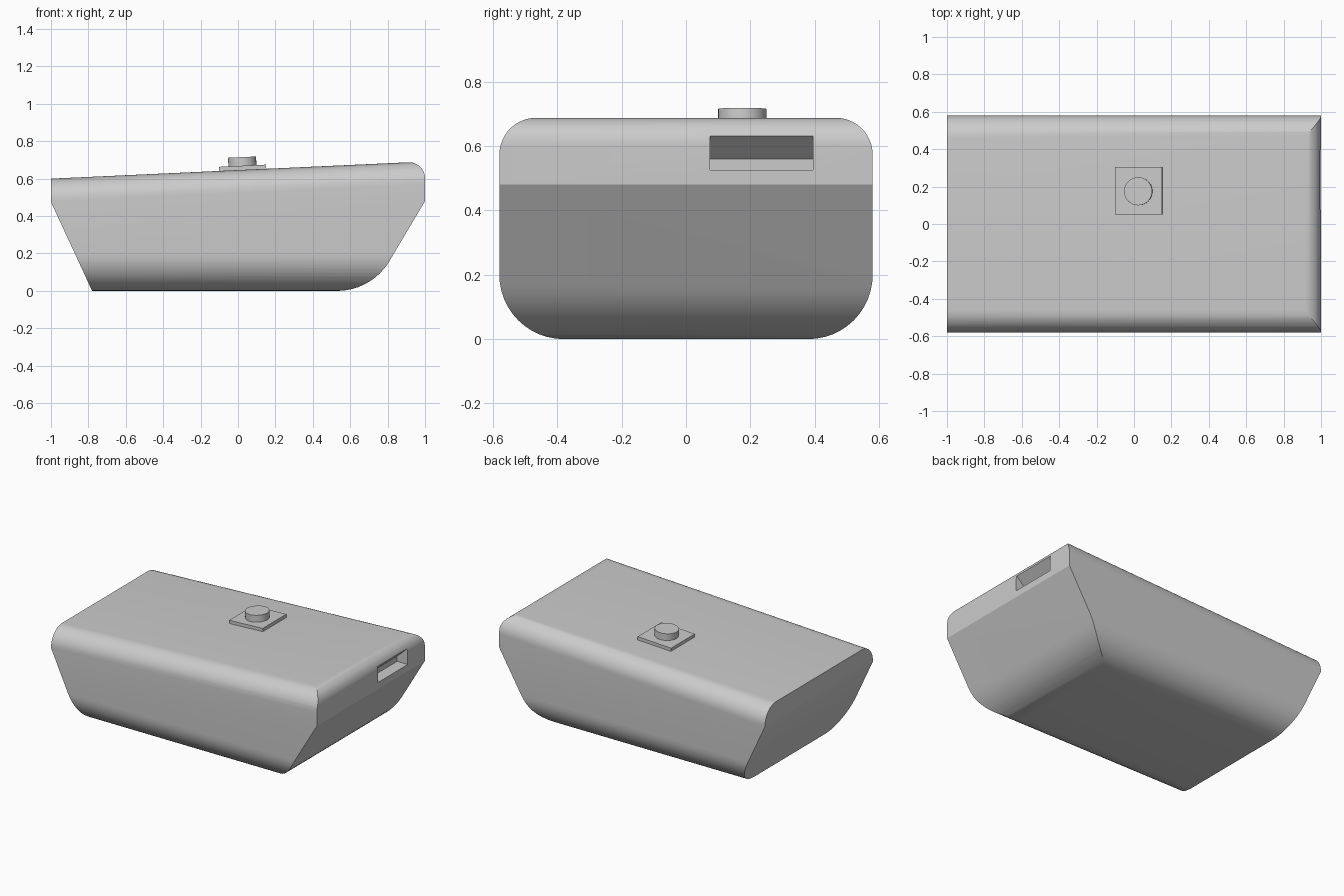
import bpy, bmesh, math
from mathutils import Vector

if "Cube" in bpy.data.objects:
    bpy.data.objects.remove(bpy.data.objects["Cube"])

SLOPE = 0.0457
TILT = -math.atan(SLOPE)


def top_z(x):
    return 0.6 + SLOPE * (x + 1)


def rounded(corners, steps=12):
    """Outline of (u, v, radius) corners with true arc fillets."""
    out = []
    for i, (u, v, r) in enumerate(corners):
        p = Vector((u, v))
        if r == 0:
            out.append(p)
            continue
        a = (Vector(corners[i - 1][:2]) - p).normalized()
        b = (Vector(corners[(i + 1) % len(corners)][:2]) - p).normalized()
        half = a.angle(b) / 2
        c = p + (a + b).normalized() * (r / math.sin(half))
        t = r / math.tan(half)
        s, e = p + a * t - c, p + b * t - c
        sweep = s.angle(e)
        for k in range(steps + 1):
            f = k / steps
            out.append(c + (s * math.sin((1 - f) * sweep) + e * math.sin(f * sweep)) / math.sin(sweep))
    return out


def prism(name, ring_a, ring_b):
    bm = bmesh.new()
    a = [bm.verts.new(p) for p in ring_a]
    b = [bm.verts.new(p) for p in ring_b]
    n = len(a)
    bm.faces.new(a)
    bm.faces.new(b[::-1])
    for i in range(n):
        bm.faces.new((a[i], a[(i + 1) % n], b[(i + 1) % n], b[i]))
    bmesh.ops.recalc_face_normals(bm, faces=bm.faces[:])
    me = bpy.data.meshes.new(name)
    bm.to_mesh(me)
    bm.free()
    ob = bpy.data.objects.new(name, me)
    bpy.context.collection.objects.link(ob)
    return ob


def side_prism(name, outline, y0, y1):
    return prism(name, [(u, y0, v) for u, v in outline], [(u, y1, v) for u, v in outline])


def boolean(ob, cutter, operation):
    m = ob.modifiers.new(operation.lower(), 'BOOLEAN')
    m.operation = operation
    m.solver = 'EXACT'
    m.object = cutter
    bpy.context.view_layer.objects.active = ob
    bpy.ops.object.modifier_apply(modifier=m.name)
    bpy.data.objects.remove(cutter)


def smooth(ob):
    bpy.ops.object.select_all(action='DESELECT')
    ob.select_set(True)
    bpy.context.view_layer.objects.active = ob
    bpy.ops.object.shade_smooth_by_angle(angle=math.radians(25))


# Body: side profile intersected with a rounded section whose top follows the slope
profile = rounded([(-1, top_z(-1), 0), (-1, 0.475, 0), (-0.78, 0, 0),
                   (0.715, 0, 0.325), (1, 0.48, 0), (1, top_z(1), 0.085)])
body = side_prism("body", profile, -0.7, 0.7)


def section(x):
    z = top_z(x)
    pts = rounded([(-0.58, 0, 0.2), (0.58, 0, 0.2), (0.58, z, 0.12), (-0.58, z, 0.12)])
    return [(x, y, v) for y, v in pts]


boolean(body, prism("section_cutter", section(-1.1), section(1.1)), 'INTERSECT')

# Wedge-shaped slot in the right end
slot = [(0.92, 0.525), (1.08, 0.525), (1.08, 0.71), (0.92, 0.56)]
boolean(body, side_prism("slot_cutter", slot, 0.075, 0.395), 'DIFFERENCE')
smooth(body)

# Square button plate lying on the sloped top
bpy.ops.mesh.primitive_cube_add(size=1, location=(0.025, 0.178, 0.656), rotation=(0, TILT, 0))
plate = bpy.context.object
plate.name = "button_plate"
plate.scale = (0.252, 0.255, 0.026)

# Round button
bpy.ops.mesh.primitive_cylinder_add(vertices=48, radius=0.075, depth=0.06,
                                    location=(0.023, 0.175, 0.685), rotation=(0, TILT, 0))
button = bpy.context.object
button.name = "round_button"
smooth(button)
